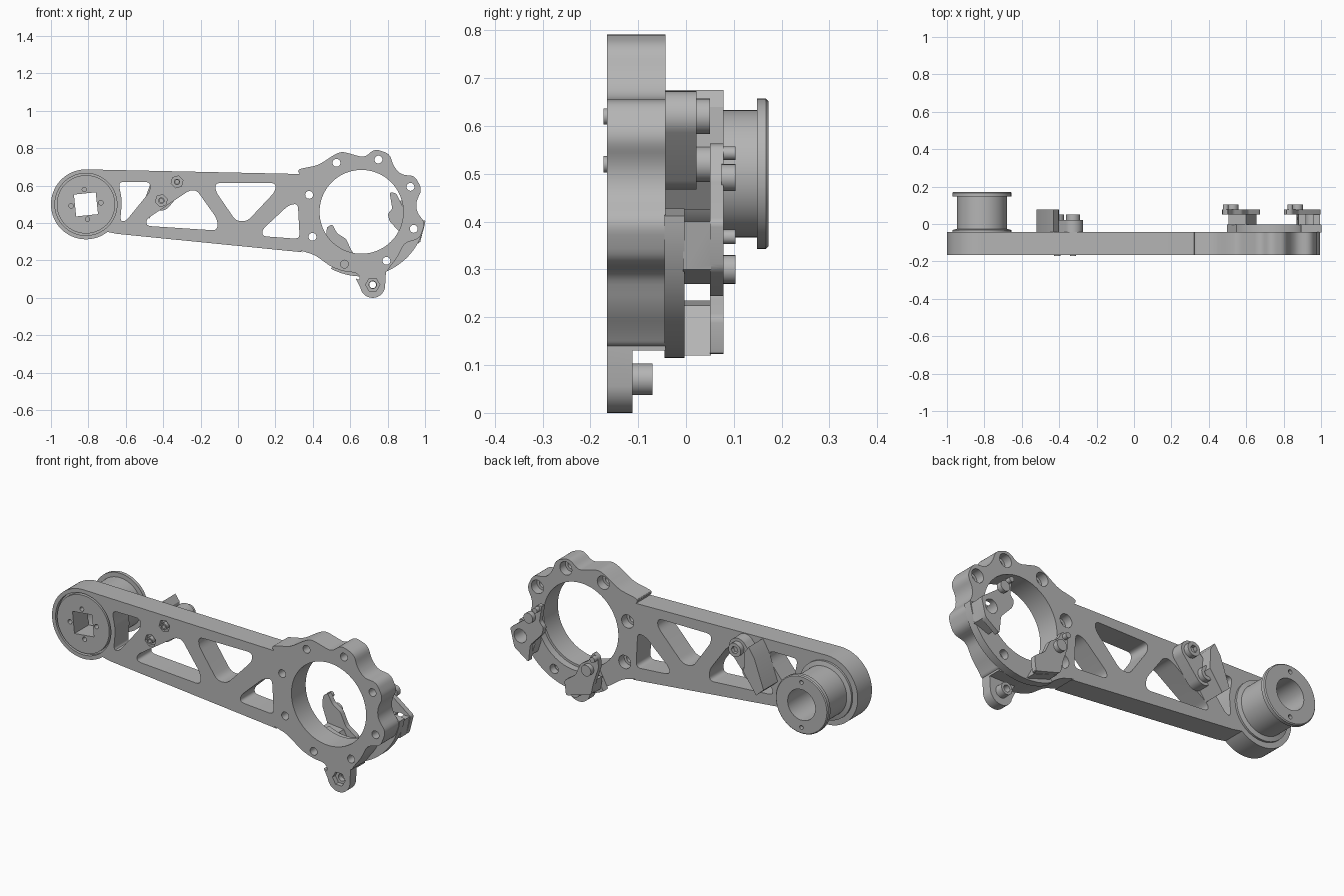
import bpy, bmesh, math
from mathutils import Matrix, Vector

if "Cube" in bpy.data.objects:
    bpy.data.objects.remove(bpy.data.objects["Cube"])

grey = bpy.data.materials.new("plain grey")
grey.use_nodes = True
COLOUR = (.46, .46, .46, 1)
grey.diffuse_color = COLOUR
grey.node_tree.nodes["Principled BSDF"].inputs["Base Color"].default_value = COLOUR

FRONT, BACK = -.165, -.043           # faces of the arm plate
HUB = (-.813, .5)                    # pulley axis
RING = (.66, .46)                    # motor ring axis


def finish(name, bm):
    bmesh.ops.recalc_face_normals(bm, faces=bm.faces)
    mesh = bpy.data.meshes.new(name)
    bm.to_mesh(mesh)
    bm.free()
    mesh.materials.append(grey)
    ob = bpy.data.objects.new(name, mesh)
    bpy.context.collection.objects.link(ob)
    return ob


def arc(centre, r, start, end, n):
    angles = [math.radians(start + (end - start) * i / n) for i in range(n + 1)]
    return [(centre[0] + r * math.cos(a), centre[1] + r * math.sin(a)) for a in angles]


def polar(angle, r):
    return arc(RING, r, angle, angle, 1)[0]


def rounded(pts, r, steps=5):
    """Replace every corner by a small curve."""
    out = []
    pts = [Vector(p) for p in pts]
    for i, p in enumerate(pts):
        a, b = pts[i - 1] - p, pts[(i + 1) % len(pts)] - p
        a = p + a.normalized() * min(r, a.length * .45)
        b = p + b.normalized() * min(r, b.length * .45)
        for k in range(steps + 1):
            t = k / steps
            out.append(a * (1 - t) ** 2 + p * 2 * t * (1 - t) + b * t * t)
    return out


def slab(name, pts, y0, y1):
    """Front-view outline extruded from y0 to y1."""
    bm = bmesh.new()
    face = bm.faces.new([bm.verts.new((p[0], y0, p[1])) for p in pts])
    new = bmesh.ops.extrude_face_region(bm, geom=[face])["geom"]
    bmesh.ops.translate(bm, vec=(0, y1 - y0, 0),
                        verts=[v for v in new if isinstance(v, bmesh.types.BMVert)])
    return finish(name, bm)


def rod(name, centre, r, y0, y1, sides=40, turn=0):
    return slab(name, arc(centre, r, turn, turn + 360, sides)[:-1], y0, y1)


def lathe(name, centre, profile, n=72):
    """Closed (radius, y) profile spun about the y direction."""
    bm = bmesh.new()
    vs = [bm.verts.new((r, y, 0)) for r, y in profile]
    edges = [bm.edges.new((vs[i - 1], vs[i])) for i in range(len(vs))]
    bmesh.ops.spin(bm, geom=vs + edges, cent=(0, 0, 0), axis=(0, 1, 0),
                   angle=math.tau, steps=n)
    bmesh.ops.remove_doubles(bm, verts=bm.verts, dist=.0002)
    bmesh.ops.translate(bm, vec=(centre[0], 0, centre[1]), verts=bm.verts)
    return finish(name, bm)


def boolean(target, tools, operation="DIFFERENCE"):
    bpy.context.view_layer.objects.active = target
    for tool in tools:
        tool.hide_render = True
        mod = target.modifiers.new("shape", "BOOLEAN")
        mod.operation, mod.object, mod.solver = operation, tool, "EXACT"
        bpy.ops.object.modifier_apply(modifier=mod.name)
        bpy.data.objects.remove(tool)


# Arm plate outline: hub end, lower edge, tab, scalloped ring, upper edge
edge = [(.32, .257), (.41, .23), (.5, .165), (.57, .14), (.64, .135), (.657, .09)]
tab = arc((.72, .067), .067, 190, 350, 14)
side = [(.79, .13), (.815, .17), (.855, .22), (.89, .295), (.97, .315)]
scallops = [polar(-10, .347), polar(0, .295)]
for a in (27, 71):
    scallops += [polar(a - 16, .298), polar(a - 7, .345), polar(a + 7, .345), polar(a + 16, .29)]
neck = [polar(108, .34), polar(116, .338), (.43, .71), (.31, .685)]
outline = (arc(HUB, .187, 90, 308, 44) + [(-.645, .342)]
           + rounded(edge, .03) + tab + rounded(side + scallops + neck, .03)[3:])
plate = slab("arm_plate", outline, FRONT, BACK)

cutters = []
windows = [
    [(-.64, .62), (-.47, .62), (-.47, .57), (-.6, .41), (-.63, .41), (-.62, .52)],
    [(-.26, .575), (-.22, .575), (-.11, .42), (-.11, .36), (-.49, .385), (-.49, .42)],
    [(-.12, .615), (.2, .615), (.2, .57), (.05, .41), (-.01, .41), (-.12, .57)],
    [(.13, .365), (.27, .495), (.32, .505), (.33, .315), (.13, .33)],
]
for w in windows:
    cutters.append(slab("cutter", rounded(w, .03), -.3, .1))
cutters.append(rod("cutter", RING, .224, -.3, .1, 96))
# Thin the tab from behind
cutters.append(slab("cutter", [(.6, -.1), (.84, -.1), (.84, .13), (.6, .13)], -.112, .1))
# Eight ring screw holes, counterbored where no clip sits
holes = [polar(27 + 45 * k, .294) for k in range(8)]
for k, h in enumerate(holes):
    cutters.append(rod("cutter", h, .021, -.3, .1, 24))
    if k in (0, 1, 2, 3, 4):
        cutters.append(rod("cutter", h, .036, -.09, .1, 28))
# Tab nut pocket and hole
TAB = (.72, .07)
cutters += [rod("cutter", TAB, .038, -.3, -.14, 6), rod("cutter", TAB, .02, -.3, .1, 24)]
# Hub face: rim groove, square drive hole, four pin holes
cutters.append(lathe("cutter", HUB, [(.156, -.3), (.166, -.3), (.166, -.145), (.156, -.145)]))
cutters.append(rod("cutter", HUB, .083, -.3, .1, 4, 51))
for k in range(4):
    pin = arc(HUB, .08, 96 + 90 * k, 96 + 90 * k, 1)[0]
    cutters.append(rod("cutter", pin, .012, -.3, -.1, 16))
# Hex pockets for the tensioner bolts
BOLTS = [(-.326, .62), (-.41, .52)]
for b in BOLTS:
    cutters.append(rod("cutter", b, .033, -.3, -.145, 6, 15))
boolean(plate, cutters)
parts = [plate]

# Pulley behind the hub
pulley = lathe("pulley", HUB, [
    (.083, BACK - .003), (.157, BACK - .003), (.157, -.032), (.133, -.026), (.133, .148),
    (.157, .148), (.157, .167), (.152, .172), (.083, .172)])
boolean(pulley, [rod("cutter", (HUB[0], HUB[1] + s * .122), .011, .15, .3, 16) for s in (-1, 1)])
parts.append(pulley)

# Tensioner: base under both bolts, upright wall, socket-head bolts
base_outline = arc(BOLTS[0], .053, -40, 140, 18) + arc(BOLTS[1], .053, 140, 320, 18)
parts.append(slab("tensioner_base", base_outline, BACK - .002, .022))
wall = [(-.52, .465), (-.475, .425), (-.4, .53), (-.405, .64), (-.43, .675), (-.465, .62)]
parts.append(slab("tensioner_wall", wall, BACK - .002, .078))
for b in BOLTS:
    head = rod("tensioner_bolt_head", b, .037, .02, .05)
    boolean(head, [rod("cutter", b, .02, .03, .1, 6)])
    parts += [head, lathe("tensioner_bolt_tip", b, [(.01, -.172), (.017, -.172), (.017, -.12), (.01, -.12)], 24)]

# Tab spacer
parts.append(lathe("tab_spacer", TAB, [(.018, -.113), (.033, -.113), (.033, -.07), (.018, -.07)], 40))

# Curved base joining the two clips
clip_base = slab("clip_base", arc(RING, .345, -118, -8, 40) + arc(RING, .236, -8, -118, 40),
                 BACK - .002, -.003)
boolean(clip_base, [rod("cutter", holes[k], .025, -.3, .1, 24) for k in (5, 6, 7)])
parts.append(clip_base)


def clip(name, top, body, hole, pins):
    """Clip with a solid foot, an overhanging finger and two pegs."""
    finger = slab(name + "_clip", rounded(top, .012, 3), .05, .078)
    foot = slab("foot", body, -.006, .052)
    boolean(finger, [foot], "UNION")
    boolean(finger, [rod("cutter", hole, .037, -.1, .2, 32)])
    parts.append(finger)
    for spot, r in pins:
        parts.append(rod(name + "_peg", spot, r, .074, .104, 24))


clip("side",
     [(.81, .565), (.845, .56), (.88, .49), (1, .4), (.975, .3), (.89, .24), (.88, .335),
      (.81, .41), (.8, .45), (.825, .475)],
     [(.88, .4), (.995, .4), (.975, .3), (.89, .27), (.87, .33)],
     holes[7], [((.835, .543), .014), ((.875, .492), .028)])
clip("lower",
     [(.47, .32), (.475, .375), (.503, .395), (.53, .345), (.578, .315), (.61, .245),
      (.675, .2), (.665, .12), (.515, .165), (.5, .235)],
     [(.505, .235), (.6, .225), (.655, .12), (.515, .165)],
     holes[6], [((.49, .368), .015), ((.528, .3), .03)])

bpy.ops.object.select_all(action="DESELECT")
for p in parts:
    p.select_set(True)
bpy.context.view_layer.objects.active = plate
bpy.ops.object.shade_smooth_by_angle(angle=math.radians(30))
